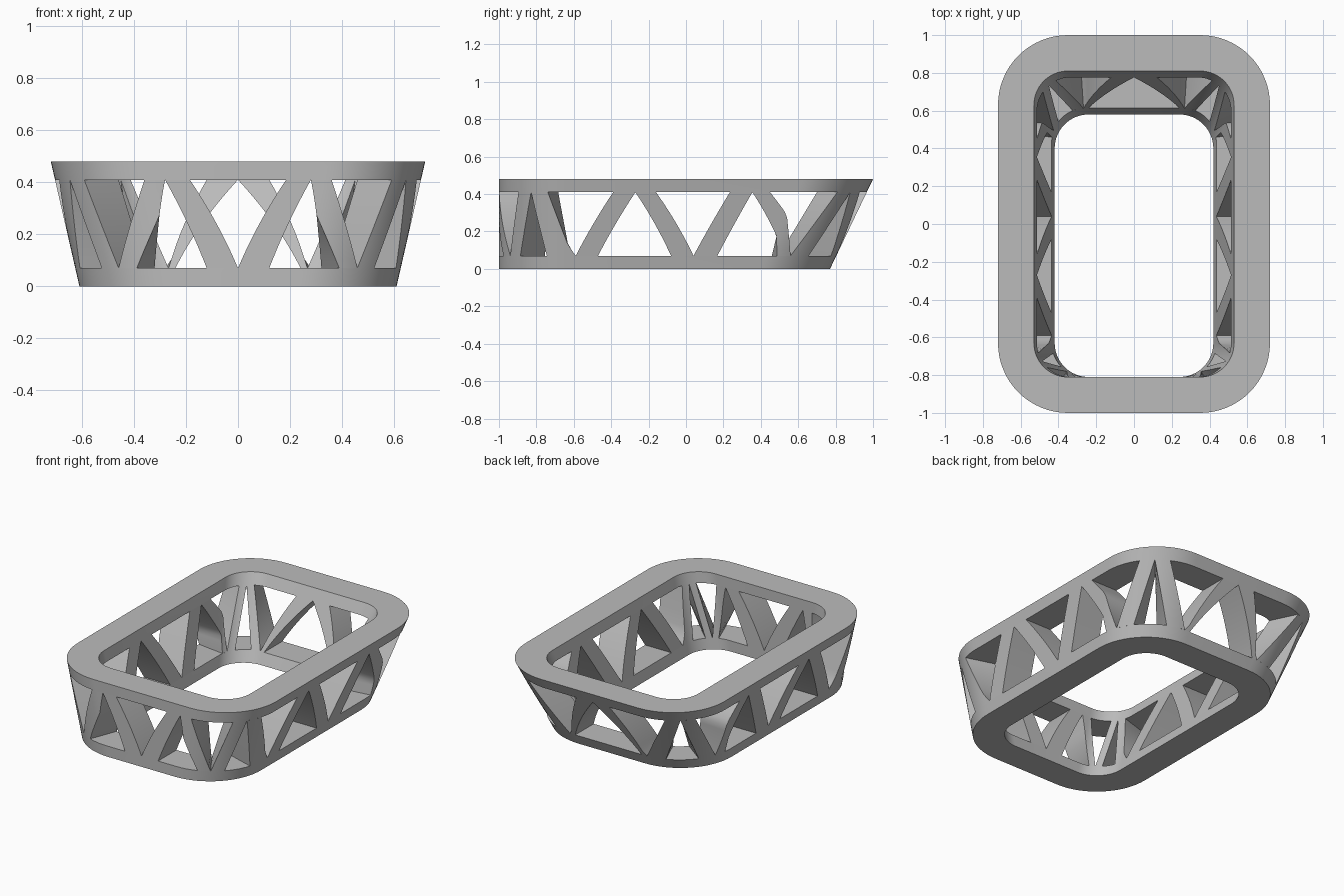
import bpy, bmesh, math

if "Cube" in bpy.data.objects:
    bpy.data.objects.remove(bpy.data.objects["Cube"])

H = 0.48            # total height
Z0, Z1 = 0.07, 0.41  # top of bottom rail, underside of top rail
R_OUT, R_IN = 0.37, 0.18

grey = bpy.data.materials.new("plain grey")
grey.diffuse_color = (0.5, 0.5, 0.5, 1)
grey.use_nodes = True
grey.node_tree.nodes["Principled BSDF"].inputs["Base Color"].default_value = grey.diffuse_color


def point(u, z, r):
    """Right half of the lofted rounded loop: u = 0 back centre ... 5 front centre."""
    f = z / H
    cx, cb, cf = 0.24 + 0.11 * f, 0.40 + 0.23 * f, -0.63
    seg = min(int(u), 4)
    t = u - seg
    if seg == 0:
        return (cx * t, cb + r, z)
    if seg == 1:
        a = math.radians(90 * (1 - t))
        return (cx + r * math.cos(a), cb + r * math.sin(a), z)
    if seg == 2:
        return (cx + r, cb + (cf - cb) * t, z)
    if seg == 3:
        a = math.radians(-90 * t)
        return (cx + r * math.cos(a), cf + r * math.sin(a), z)
    return (cx * (1 - t), cf - r, z)


def tube(bm, sections, closed_ends):
    """Skin a list of equal closed point loops."""
    rows = [[bm.verts.new(p) for p in s] for s in sections]
    n = len(rows[0])
    for a, b in zip(rows, rows[1:]):
        for i in range(n):
            j = (i + 1) % n
            bm.faces.new((a[i], a[j], b[j], b[i]))
    if closed_ends:
        bm.faces.new(rows[0])
        bm.faces.new(rows[-1])


def finish(bm, name):
    """Mirror to the left half, fix normals and smooth curved faces."""
    geo = bm.verts[:] + bm.edges[:] + bm.faces[:]
    dup = bmesh.ops.duplicate(bm, geom=geo)["geom"]
    for v in dup:
        if isinstance(v, bmesh.types.BMVert):
            v.co.x = -v.co.x
    if name != "struts":
        bmesh.ops.remove_doubles(bm, verts=bm.verts[:], dist=1e-5)
    bmesh.ops.recalc_face_normals(bm, faces=bm.faces[:])
    me = bpy.data.meshes.new(name)
    bm.to_mesh(me)
    bm.free()
    me.materials.append(grey)
    me.shade_smooth()
    me.set_sharp_from_angle(angle=math.radians(30))
    ob = bpy.data.objects.new(name, me)
    bpy.context.collection.objects.link(ob)


# Top and bottom rails
corner = [i / 16 for i in range(16)]
us = [0] + [1 + c for c in corner] + [2] + [3 + c for c in corner] + [4, 5]
for name, za, zb in (("bottom_rail", 0, Z0), ("top_rail", Z1, H)):
    bm = bmesh.new()
    tube(bm, [[point(u, za, R_OUT), point(u, zb, R_OUT),
               point(u, zb, R_IN), point(u, za, R_IN)] for u in us], False)
    finish(bm, name)

# Triangular openings along the loop: (bottom start, bottom end, top start, top end)
windows = [
    (-0.94, 0.94, 0, 0), (1.04, 1.04, 0.36, 1.29), (1.25, 1.59, 1.45, 1.45),
    (1.78, 1.78, 1.61, 2.12), (1.91, 2.25, 2.197, 2.197), (2.37, 2.37, 2.295, 2.617),
    (2.483, 2.85, 2.707, 2.707), (2.962, 2.962, 2.804, 3.19), (3.2, 3.485, 3.36, 3.36),
    (3.63, 3.63, 3.51, 3.955), (3.765, 4.53, 4.16, 4.16), (5, 5, 4.446, 5.5),
]

# Slanted struts fill the spaces between neighbouring openings
N, M = 10, 6
bm = bmesh.new()
for a, b in zip(windows, windows[1:]):
    sections = []
    for k in range(N + 1):
        f = k / N
        z = Z0 + (Z1 - Z0) * f
        s = a[1] + (a[3] - a[1]) * f
        e = b[0] + (b[2] - b[0]) * f
        row = [s + (e - s) * j / M for j in range(M + 1)]
        sections.append([point(u, z, R_OUT) for u in row]
                        + [point(u, z, R_IN) for u in reversed(row)])
    tube(bm, sections, False)
finish(bm, "struts")
